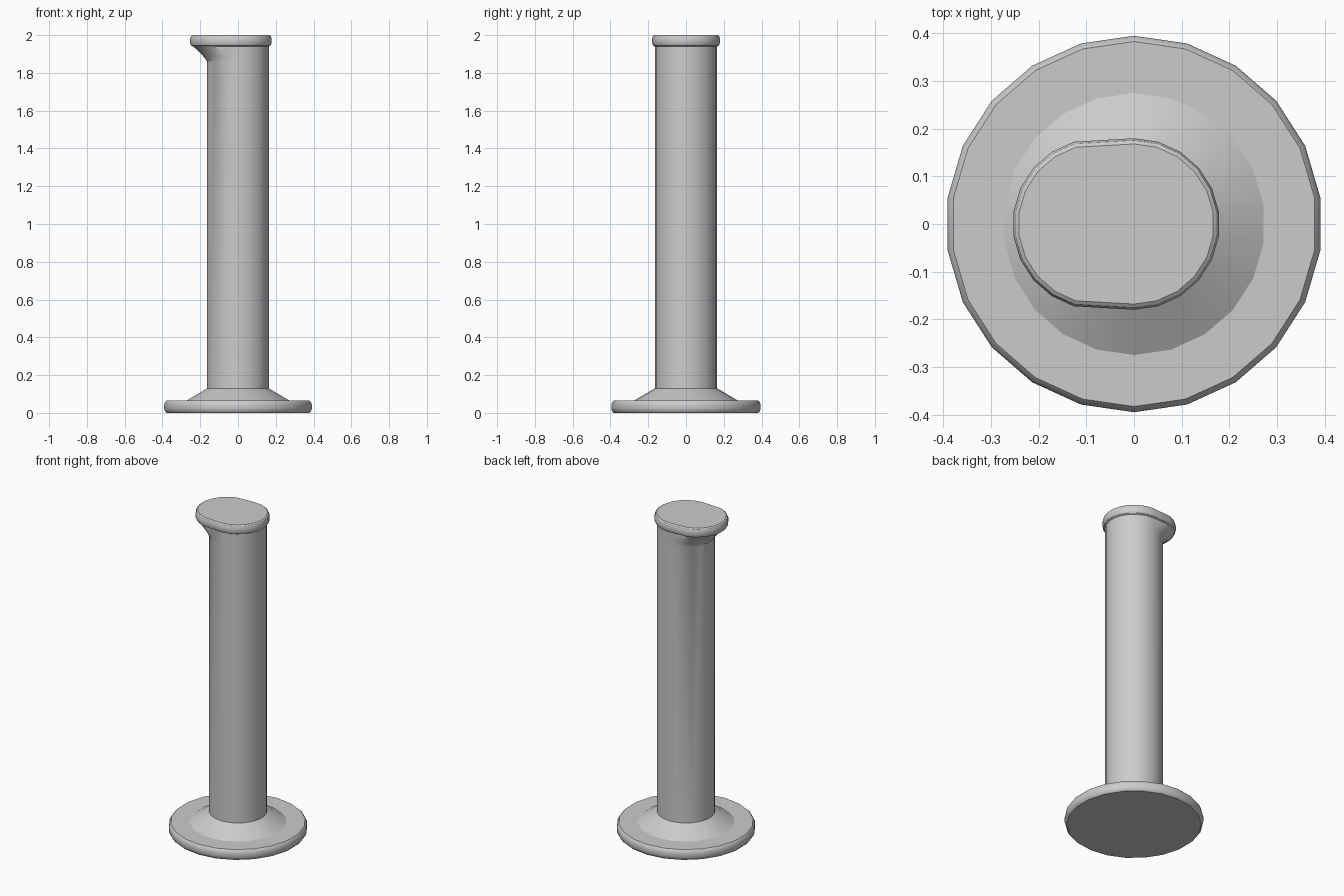
import bpy, bmesh, math

if "Cube" in bpy.data.objects:
    bpy.data.objects.remove(bpy.data.objects["Cube"])

SIDES = 22
SPOUT = 0.075


def lathe(name, profile, cap_bottom=False, cap_top=False):
    """Stack rings of (radius, height, spout shift); the shift pulls the -x half outward."""
    bm = bmesh.new()
    rings = []
    for r, z, shift in profile:
        ring = []
        for i in range(SIDES):
            a = math.pi / 2 + 2 * math.pi * i / SIDES
            x, y = r * math.cos(a), r * math.sin(a)
            if x < -1e-4:
                x -= shift
            ring.append(bm.verts.new((x, y, z)))
        rings.append(ring)
    for low, high in zip(rings, rings[1:]):
        for i in range(SIDES):
            j = (i + 1) % SIDES
            bm.faces.new((low[i], low[j], high[j], high[i]))
    if cap_bottom:
        bm.faces.new(rings[0][::-1])
    if cap_top:
        bm.faces.new(rings[-1])
    mesh = bpy.data.meshes.new(name)
    bm.to_mesh(mesh)
    bm.free()
    obj = bpy.data.objects.new(name, mesh)
    bpy.context.collection.objects.link(obj)
    bpy.ops.object.select_all(action='DESELECT')
    obj.select_set(True)
    bpy.context.view_layer.objects.active = obj
    bpy.ops.object.shade_smooth_by_angle(angle=math.radians(30))
    return obj


# Round foot with a rounded edge and a conical collar
lathe("base", [(0.382, 0.0, 0), (0.391, 0.009, 0), (0.395, 0.022, 0),
               (0.395, 0.043, 0), (0.391, 0.056, 0), (0.383, 0.065, 0),
               (0.275, 0.065, 0), (0.165, 0.13, 0)], cap_bottom=True)

# Straight tube, flaring into the pouring spout near the top
lathe("tube", [(0.165, 0.13, 0), (0.165, 1.86, 0), (0.165, 1.885, 0.018),
               (0.165, 1.915, 0.045), (0.165, 1.94, SPOUT)])

# Rounded rim with closed flat top
lathe("rim", [(0.165, 1.94, SPOUT), (0.174, 1.945, SPOUT), (0.18, 1.957, SPOUT),
              (0.18, 1.982, SPOUT), (0.175, 1.995, SPOUT), (0.168, 2.0, SPOUT)],
      cap_top=True)
